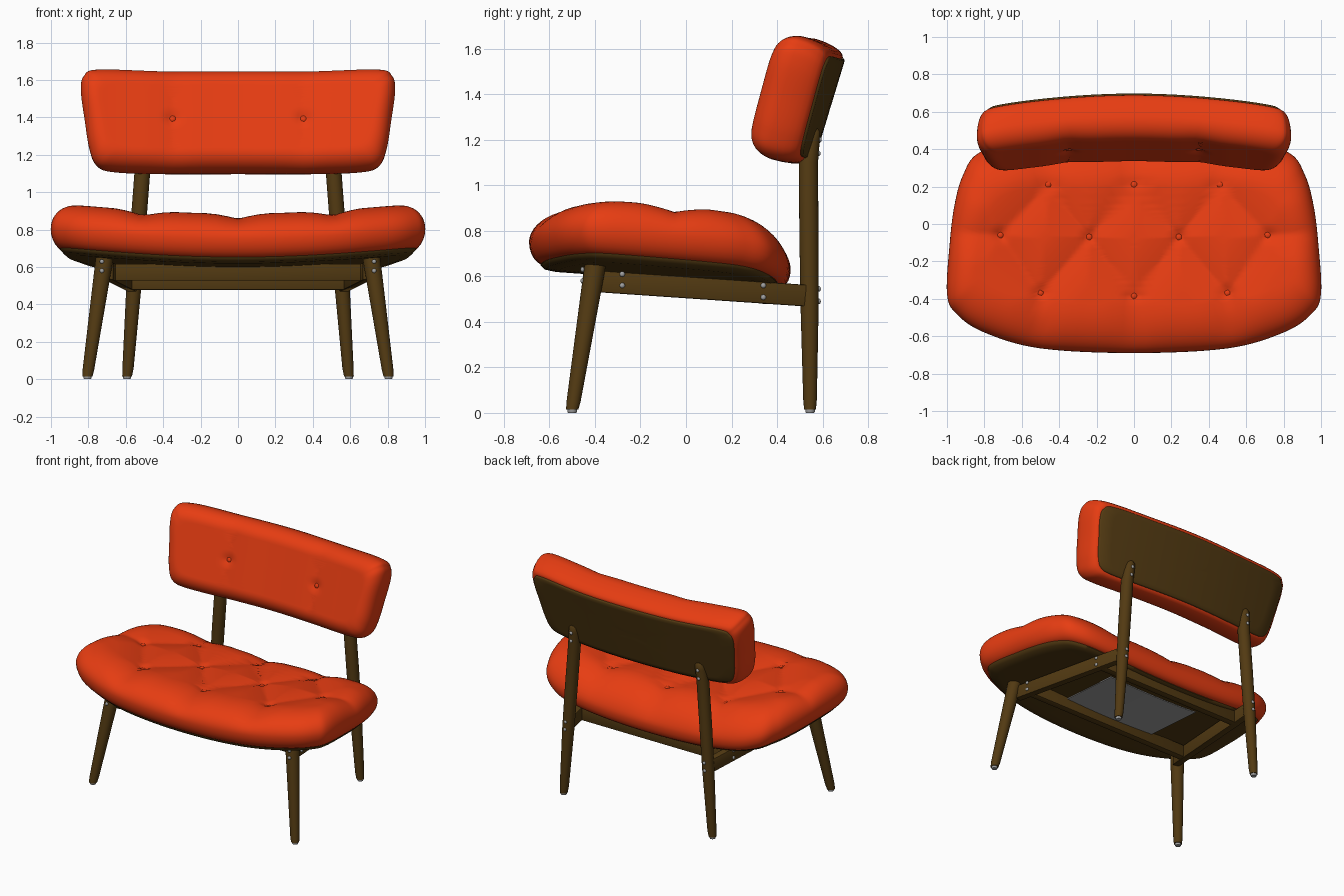
import bpy, bmesh, math
from mathutils import Vector

if "Cube" in bpy.data.objects:
    bpy.data.objects.remove(bpy.data.objects["Cube"])


def material(name, col):
    m = bpy.data.materials.new(name)
    m.diffuse_color = (*col, 1)
    m.use_nodes = True
    m.node_tree.nodes["Principled BSDF"].inputs["Base Color"].default_value = m.diffuse_color
    return m


RED = material("red upholstery", (0.80, 0.046, 0.006))
WOOD = material("dark wood", (0.085, 0.042, 0.006))
METAL = material("grey metal", (0.36, 0.36, 0.36))


def finish(name, bm, mat, angle=40):
    bmesh.ops.recalc_face_normals(bm, faces=bm.faces)
    me = bpy.data.meshes.new(name)
    bm.to_mesh(me)
    bm.free()
    me.materials.append(mat)
    me.shade_smooth()
    me.set_sharp_from_angle(angle=math.radians(angle))
    ob = bpy.data.objects.new(name, me)
    bpy.context.collection.objects.link(ob)
    return ob


def outline(half, steps=8):
    """Mirror a right-hand half outline and smooth it into a closed curve."""
    pts = [Vector(p) for p in half + [(-x, y) for x, y in half[-2:0:-1]]]
    n, out = len(pts), []
    for i in range(n):
        a, b, c, d = (pts[(i + k) % n] for k in (-1, 0, 1, 2))
        for s in range(steps):
            t = s / steps
            out.append(0.5 * (2 * b + (c - a) * t + (2 * a - 5 * b + 4 * c - d) * t * t
                              + (3 * b - a - 3 * c + d) * t ** 3))
    return out


def loft(bm, rings):
    """Bridge rings of equal size, closing both ends with fans."""
    for r0, r1 in zip(rings, rings[1:]):
        n = len(r0)
        for i in range(n):
            bm.faces.new((r0[i], r0[(i + 1) % n], r1[(i + 1) % n], r1[i]))
    for r in (rings[0], rings[-1]):
        c = bm.verts.new(sum((v.co for v in r), Vector()) / len(r))
        for i in range(len(r)):
            bm.faces.new((r[i], r[(i + 1) % len(r)], c))


def pillow(name, curve, size, cy, profile, place, mat, top_rings=8, angle=60):
    """Closed padded shape: profile is (x inset, y inset, height) from bottom to top."""
    rx, ry = size
    inner = [(profile[0], k / 9) for k in range(1, 9)]
    outer = [(profile[-1], k / top_rings) for k in range(top_rings - 1, 0, -1)]
    bm, rings = bmesh.new(), []
    for (ix, iy, h), s in inner + [(p, 1) for p in profile] + outer:
        fx, fy = s * (1 - ix / rx), s * (1 - iy / ry)
        rings.append([bm.verts.new(place(p.x * fx, cy + (p.y - cy) * fy, h)) for p in curve])
    loft(bm, rings)
    return finish(name, bm, mat, angle)


def rim(low, high, h_mid, h_top, kx=1.0):
    """Rounded cushion edge, fuller below and softer above."""
    out = []
    for i in range(7):
        a = math.pi / 2 * (1 - i / 6)
        e = low * (1 - math.cos(a))
        out.append((e, e, h_mid * (1 - math.sin(a))))
    for i in range(1, 13):
        a = math.pi / 2 * i / 12
        e = high * (1 - math.cos(a))
        out.append((e * kx, e, h_mid + (h_top - h_mid) * math.sin(a)))
    return out


def seg_dist(p, a, b):
    d = b - a
    t = max(0, min(1, (p - a).dot(d) / d.length_squared))
    return (p - a - d * t).length


def tuft(x, y, creases, buttons, depth, width):
    p = Vector((x, y))
    d = min(seg_dist(p, a, b) for a, b in creases)
    k = min((p - b).length for b in buttons)
    return depth * max(0, 1 - d / width) ** 1.6 + 0.02 * max(0, 1 - k / 0.07) ** 2


def mirrored(segs):
    return [(Vector((s * a, b)), Vector((s * c, d))) for a, b, c, d in segs for s in (1, -1)]


# Seat: bowed, tilted cushion with diamond tufting
seat_buttons = [Vector(p) for p in ((0, .21), (.46, .21), (-.46, .21), (.24, -.07), (-.24, -.07),
                                    (.715, -.06), (-.715, -.06), (0, -.385), (.5, -.37), (-.5, -.37))]
seat_creases = mirrored([(0, .21, .24, -.07), (.46, .21, .24, -.07), (.46, .21, .715, -.06),
                         (.24, -.07, 0, -.385), (.24, -.07, .5, -.37), (.715, -.06, .5, -.37),
                         (0, -.385, 0, -.7), (.5, -.37, .52, -.7), (.715, -.06, 1, -.04),
                         (0, .21, 0, .46), (.46, .21, .48, .46)])


def seat_base(x, y):
    back = max(0, min(1, (y - 0.2) / 0.25))
    return 0.625 - 0.07 * (y + 0.3) + 0.075 * x * x - 0.04 * back * back


def seat_place(x, y, h):
    w = max(0, min(1, (h - 0.11) / 0.14))
    dent = w * tuft(x, y, seat_creases, seat_buttons, 0.028, 0.17) if w else 0
    return Vector((x, y, seat_base(x, y) + h - dent))


seat_curve = outline([(0, -.69), (.5, -.665), (.8, -.58), (.95, -.48), (1, -.37), (.985, -.1),
                      (.96, .1), (.915, .26), (.83, .38), (.6, .445), (0, .46)])
pillow("seat_cushion", seat_curve, (1, .575), -.115, rim(.07, .25, .1, .25, .62),
       seat_place, RED, top_rings=45)
pillow("seat_shell", seat_curve, (1, .575), -.115,
       [(.12, .12, -.025), (.07, .07, -.018), (.05, .05, 0), (.05, .05, .01)], seat_place, WOOD)

# Grey panel under the seat, following the shell
bm = bmesh.new()
bmesh.ops.create_grid(bm, x_segments=12, y_segments=8, size=1)
for v in bm.verts:
    x, y = v.co.x * 0.37, -0.03 + v.co.y * 0.23
    v.co = (x, y, seat_base(x, y) - 0.03)
bmesh.ops.solidify(bm, geom=bm.faces[:], thickness=0.006)
finish("underside_panel", bm, METAL)

# Backrest: leaning cushion that wraps forward at the ends
back_buttons = [Vector((.35, -.02)), Vector((-.35, -.02))]
back_creases = mirrored([(.35, -.32, .35, .3)])


def back_place(x, v, h):
    w = max(0, min(1, (h - 0.12) / 0.12))
    h -= w * tuft(x, v, back_creases, back_buttons, 0.012, 0.16) if w else 0
    return Vector((x, 0.625 - 0.12 * x * x + 0.29 * v - 0.957 * h, 1.35 + 0.957 * v + 0.29 * h))


back_curve = outline([(0, -.29), (.4, -.29), (.66, -.28), (.755, -.25), (.795, -.16), (.82, 0),
                      (.84, .16), (.825, .24), (.75, .275), (.4, .265), (0, .265)])
pillow("backrest_cushion", back_curve, (.84, .28), -.012, rim(.045, .1, .13, .24),
       back_place, RED, top_rings=36)
pillow("backrest_panel", back_curve, (.84, .28), -.012,
       [(.055, .055, -.012), (.048, .048, -.006), (.048, .048, .01)], back_place, WOOD)


# Buttons
def button(name, place, p, h, tilt):
    bm = bmesh.new()
    bmesh.ops.create_uvsphere(bm, u_segments=16, v_segments=8, radius=0.019)
    bmesh.ops.scale(bm, vec=(1, 1, 0.6), verts=bm.verts)
    ob = finish(name, bm, RED)
    ob.location = place(p.x, p.y, h)
    ob.rotation_euler.x = tilt


for p in seat_buttons:
    button("seat_button", seat_place, p, 0.254, 0)
for p in back_buttons:
    button("backrest_button", back_place, p, 0.244, math.radians(73))


def tapered(name, path, mat, sides=24):
    """Round bar through (x, y, z, radius) stations."""
    bm, rings = bmesh.new(), []
    for x, y, z, r in path:
        rings.append([bm.verts.new((x + r * math.cos(math.tau * i / sides),
                                    y + r * math.sin(math.tau * i / sides), z)) for i in range(sides)])
    loft(bm, rings)
    return finish(name, bm, mat)


def beam(name, p, q, width, height):
    p, q = Vector(p), Vector(q)
    side = (q - p).cross(Vector((0, 0, 1))).normalized() * width / 2
    up = Vector((0, 0, height / 2))
    bm = bmesh.new()
    for e in (p, q):
        for a in (-1, 1):
            for b in (-1, 1):
                bm.verts.new(e + side * a + up * b)
    bmesh.ops.convex_hull(bm, input=bm.verts[:])
    bmesh.ops.dissolve_limit(bm, angle_limit=0.02, verts=bm.verts[:], edges=bm.edges[:])
    bmesh.ops.bevel(bm, geom=bm.edges[:], offset=0.006, segments=2, affect='EDGES', profile=0.5)
    finish(name, bm, WOOD)


def bolt(loc, axis):
    bm = bmesh.new()
    bmesh.ops.create_uvsphere(bm, u_segments=12, v_segments=8, radius=0.012)
    bmesh.ops.scale(bm, vec=(1, 1, 0.7), verts=bm.verts)
    ob = finish("bolt", bm, METAL)
    ob.location = loc
    ob.rotation_euler = Vector(axis).to_track_quat('Z', 'Y').to_euler()


# Legs, side rails, foot tips and bolts on both sides
for s in (1, -1):
    tapered("front_leg", [(s * .805, -.5, .015, .027), (s * .8, -.494, .05, .031),
                          (s * .716, -.402, .63, .047), (s * .712, -.398, .66, .047)], WOOD)
    tapered("back_leg", [(s * .593, .545, .015, .026), (s * .588, .545, .06, .03),
                         (s * .558, .543, .48, .04), (s * .535, .54, .8, .042), (s * .512, .538, 1.1, .042),
                         (s * .504, .55, 1.2, .038), (s * .502, .558, 1.235, .032),
                         (s * .501, .562, 1.25, .018)], WOOD)
    for x, y in ((.805, -.5), (.593, .545)):
        tapered("foot_tip", [(s * x, y, 0, .018), (s * x, y, .005, .021), (s * x, y, .017, .021)], METAL, 16)
    beam("side_rail", (s * .692, -.39, .578), (s * .565, .53, .515), .05, .095)
    for y, z, x in ((-.28, .61, .703), (-.28, .56, .703), (.34, .56, .617), (.34, .508, .617)):
        bolt((s * x, y, z), (s, .13, 0))
    for z in (.58, .63):
        bolt((s * .728, -.455, z), (0, -1, 0))
    for z, x, y in ((.49, .557, .584), (.545, .553, .584), (1.14, .509, .583), (1.2, .504, .588)):
        bolt((s * x, y, z), (0, 1, 0))

# Cross rails
beam("front_cross_rail", (-.665, -.28, .572), (.665, -.28, .572), .05, .09)
beam("back_cross_rail", (-.575, .36, .523), (.575, .36, .523), .05, .09)
